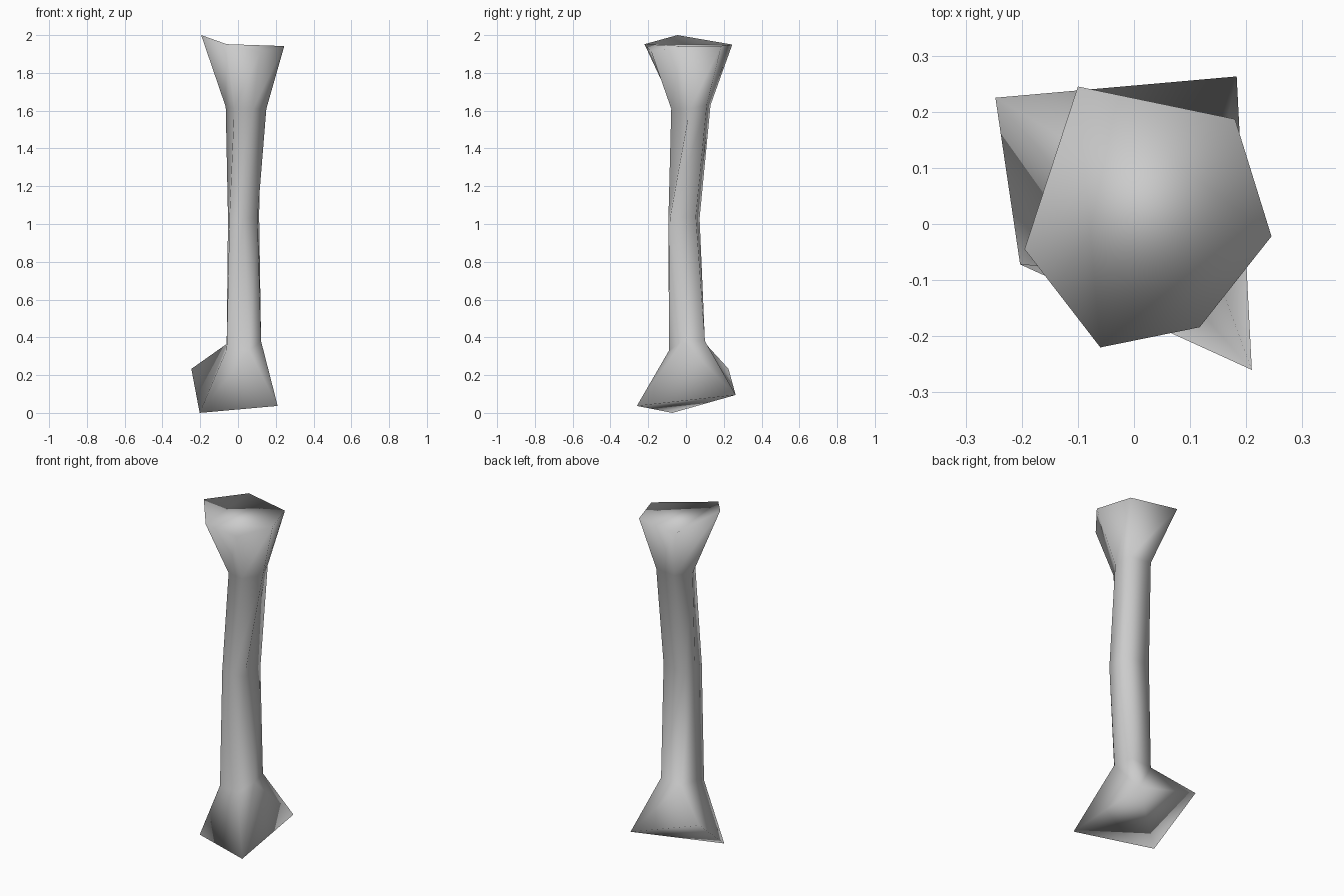
import bpy, bmesh

if "Cube" in bpy.data.objects:
    bpy.data.objects.remove(bpy.data.objects["Cube"])

# Six-sided cross-sections, counter-clockwise from the right side
foot_neck = [(.122, -.02, .38), (.095, .10, .38), (-.035, .10, .37),
             (-.06, .0, .365), (-.06, -.085, .335), (.06, -.09, .33)]
shaft_mid = [(.103, -.085, 1.03), (.112, .052, 1.04), (-.045, .072, 1.03),
             (-.053, -.01, 1.03), (-.045, -.085, 1.03), (.03, -.093, 1.03)]
head_neck = [(.15, .02, 1.61), (.12, .11, 1.63), (-.01, .13, 1.63),
             (-.065, .03, 1.62), (-.02, -.06, 1.61), (.08, -.078, 1.61)]
head_rim = [(.245, -.022, 1.942), (.18, .187, 1.943), (-.10, .245, 1.95),
            (-.195, -.045, 2.0), (-.06, -.22, 1.952), (.117, -.184, 1.912)]

# Four skewed corners of the foot
foot_base = [(.21, -.26, .037), (.183, .263, .095), (-.247, .225, .233), (-.203, -.072, 0)]

bm = bmesh.new()


def add(points):
    return [bm.verts.new(p) for p in points]


rings = [add(r) for r in (foot_neck, shaft_mid, head_neck, head_rim)]

# Shaft and flared head
for low, high in zip(rings, rings[1:]):
    for i in range(6):
        j = (i + 1) % 6
        bm.faces.new((low[i], low[j], high[j], high[i]))

# Dished top of the head
t = rings[-1]
for i, j, k in ((2, 3, 4), (4, 5, 0), (0, 1, 2), (0, 2, 4)):
    bm.faces.new((t[i], t[j], t[k]))

# Foot: six neck points blend into four corners, ridge across the underside
p, s, r, q = add(foot_base)
a = rings[0]
for f in ((p, a[0], a[5]), (p, s, a[0]), (s, a[1], a[0]), (s, a[2], a[1]),
          (s, r, a[2]), (r, a[3], a[2]), (r, q, a[3]), (q, a[4], a[3]),
          (q, p, a[5]), (q, a[5], a[4]), (p, q, s), (q, r, s)):
    bm.faces.new(f)

bmesh.ops.recalc_face_normals(bm, faces=bm.faces)
for f in bm.faces:
    f.smooth = True

mesh = bpy.data.meshes.new("bone")
bm.to_mesh(mesh)
bm.free()
bpy.context.collection.objects.link(bpy.data.objects.new("bone", mesh))
